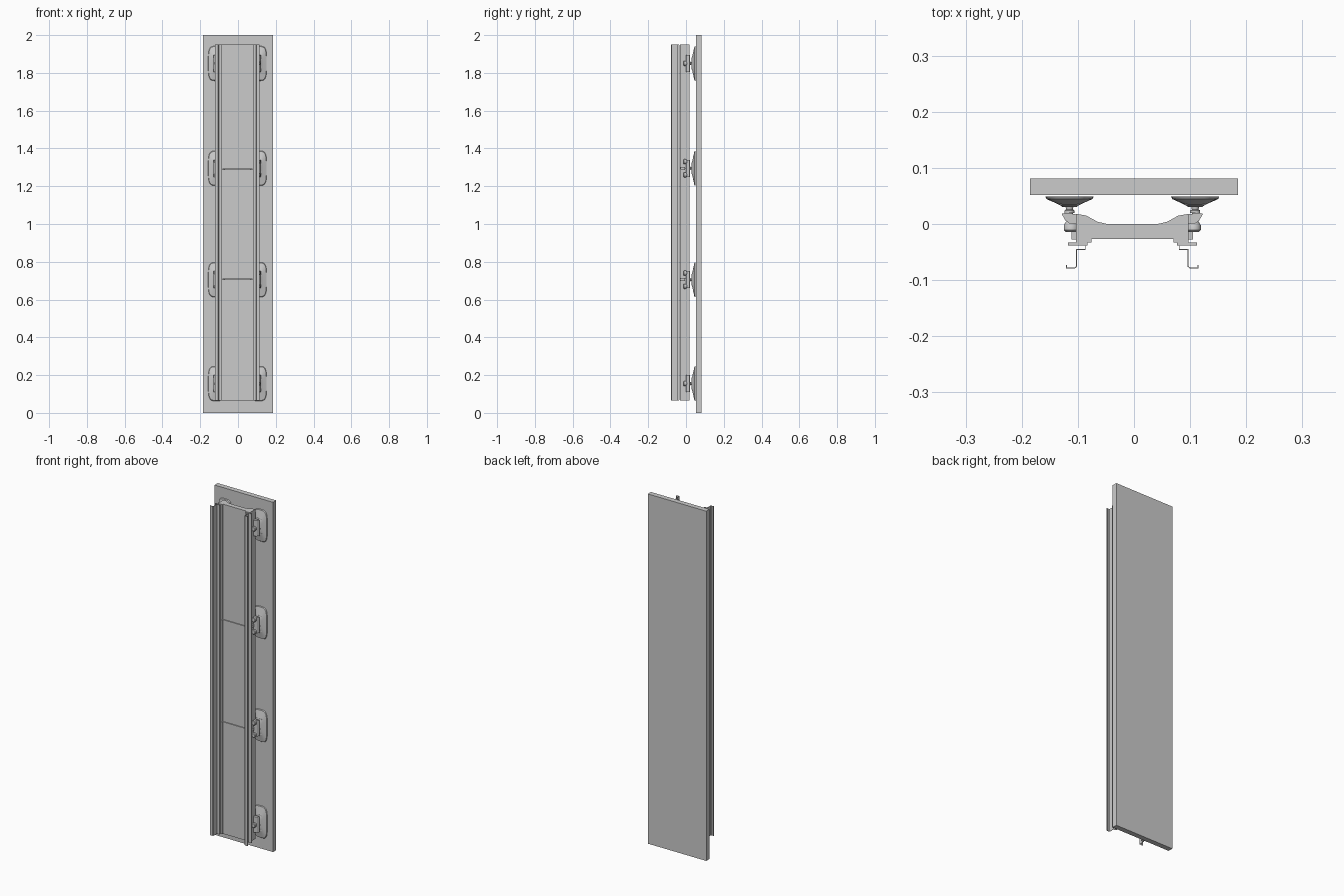
import bpy, bmesh, math

if "Cube" in bpy.data.objects:
    bpy.data.objects.remove(bpy.data.objects["Cube"])

OFF = -0.003  # the rail assembly sits slightly left of the panel centre

grey = bpy.data.materials.new("light_grey")
grey.diffuse_color = (0.6, 0.6, 0.6, 1)
grey.use_nodes = True
grey.node_tree.nodes["Principled BSDF"].inputs["Base Color"].default_value = grey.diffuse_color


def finish(bm, name, smooth=False):
    bmesh.ops.recalc_face_normals(bm, faces=bm.faces)
    me = bpy.data.meshes.new(name)
    bm.to_mesh(me)
    bm.free()
    ob = bpy.data.objects.new(name, me)
    bpy.context.collection.objects.link(ob)
    me.materials.append(grey)
    if smooth:
        bpy.ops.object.select_all(action='DESELECT')
        ob.select_set(True)
        bpy.context.view_layer.objects.active = ob
        bpy.ops.object.shade_smooth_by_angle(angle=math.radians(35))
    return ob


def loft(name, rings, smooth=False):
    """Skin a list of equal-length closed rings and cap both ends."""
    bm = bmesh.new()
    vs = [[bm.verts.new(p) for p in r] for r in rings]
    n = len(vs[0])
    for a, b in zip(vs, vs[1:]):
        for i in range(n):
            bm.faces.new((a[i], a[(i + 1) % n], b[(i + 1) % n], b[i]))
    bm.faces.new(vs[0])
    bm.faces.new(vs[-1][::-1])
    return finish(bm, name, smooth)


def extrude(name, profile, z0, z1):
    return loft(name, [[(x, y, z) for x, y in profile] for z in (z0, z1)])


def box(name, x0, x1, y0, y1, z0, z1):
    return extrude(name, [(x0, y0), (x1, y0), (x1, y1), (x0, y1)], z0, z1)


def lathe_y(name, x, z, steps, n=20):
    """Round part about the y axis; steps are (y, radius)."""
    rings = [[(x + r * math.cos(2 * math.pi * i / n), y,
               z + r * math.sin(2 * math.pi * i / n)) for i in range(n)] for y, r in steps]
    return loft(name, rings, True)


def oval(x, z, y, hw, hh, n=40, e=0.5):
    """Rounded-rectangle ring in the xz plane."""
    pts = []
    for i in range(n):
        c, s = math.cos(2 * math.pi * i / n), math.sin(2 * math.pi * i / n)
        pts.append((x + hw * math.copysign(abs(c) ** e, c), y,
                    z + hh * math.copysign(abs(s) ** e, s)))
    return pts


# Large back panel
box("panel", -0.185, 0.185, 0.052, 0.081, 0, 2)

# Central carrier body in three stacked sections
half = [(0.045, 0.0), (0.062, 0.004), (0.082, 0.015), (0.100, 0.018), (0.100, -0.033),
        (0.073, -0.033), (0.073, -0.027)]
body = [(OFF + x, y) for x, y in half] + [(OFF - x, y) for x, y in reversed(half)]
for i, (z0, z1) in enumerate([(0.065, 0.705), (0.708, 1.289), (1.292, 1.95)]):
    extrude(f"carrier_body_{i}", body, z0, z1)

# Thin folded rails and their backing strips
T = 0.0015
outer = [(0.118, -0.073), (0.118, -0.079), (0.102, -0.079), (0.0985, -0.076),
         (0.0985, -0.046), (0.083, -0.046), (0.083, -0.038)]
inner = [(0.083 + T, -0.038), (0.083 + T, -0.046 + T), (0.0985 + T, -0.046 + T),
         (0.0985 + T, -0.0755), (0.1025, -0.079 + T), (0.118 - T, -0.079 + T),
         (0.118 - T, -0.073)]
for s, side in ((-1, "left"), (1, "right")):
    extrude(f"rail_{side}", [(OFF + s * x, y) for x, y in outer + inner], 0.065, 1.95)
    a, b = sorted((OFF + s * 0.08, OFF + s * 0.115))
    box(f"rail_strip_{side}", a, b, -0.038, -0.0332, 0.067, 1.948)

# Suction cups, joints and clamps at four heights on both sides
for k, zc in enumerate((0.155, 0.705, 1.295, 1.85)):
    middle = k in (1, 2)
    for s, side in ((-1, "left"), (1, "right")):
        x = OFF + s * 0.112
        tag = f"{side}_{k}"
        # Dished oval pad with a stepped rim
        loft(f"cup_{tag}", [oval(x, zc, 0.030, 0.012, 0.030), oval(x, zc, 0.033, 0.016, 0.038),
                            oval(x, zc, 0.037, 0.024, 0.055), oval(x, zc, 0.0445, 0.041, 0.089),
                            oval(x, zc, 0.049, 0.043, 0.092)], True)
        # Stiffening ribs across the pad
        for dz in (-0.042, 0.042):
            box(f"cup_rib_{tag}", x - 0.018, x + 0.018, 0.034, 0.043, zc + dz - 0.003, zc + dz + 0.003)
        # Joint stem with collar
        lathe_y(f"stem_{tag}", x, zc, [(0.012, 0.006), (0.020, 0.006), (0.020, 0.009),
                                       (0.024, 0.009), (0.026, 0.006), (0.031, 0.007)])
        # Tilted clamp arm hooked on the carrier edge
        arm = [(0.099, 0.0), (0.112, 0.001), (0.119, 0.006), (0.126, 0.018),
               (0.118, 0.020), (0.099, 0.017)]
        extrude(f"clamp_arm_{tag}", [(OFF + s * px, py) for px, py in arm], zc - 0.045, zc + 0.045)
        # Round clamp knobs: a pair on middle cups, one on end cups
        for dz in ((-0.035, 0.035) if middle else (0.0,)):
            lathe_y(f"knob_{tag}", OFF + s * 0.109, zc + dz,
                    [(-0.014, 0.010), (-0.011, 0.013), (-0.002, 0.013), (0.006, 0.008)])
        # Joining lug at the carrier seams
        if middle:
            a, b = sorted((OFF + s * 0.099, OFF + s * 0.108))
            box(f"seam_lug_{tag}", a, b, -0.028, -0.004, zc - 0.008, zc + 0.008)
